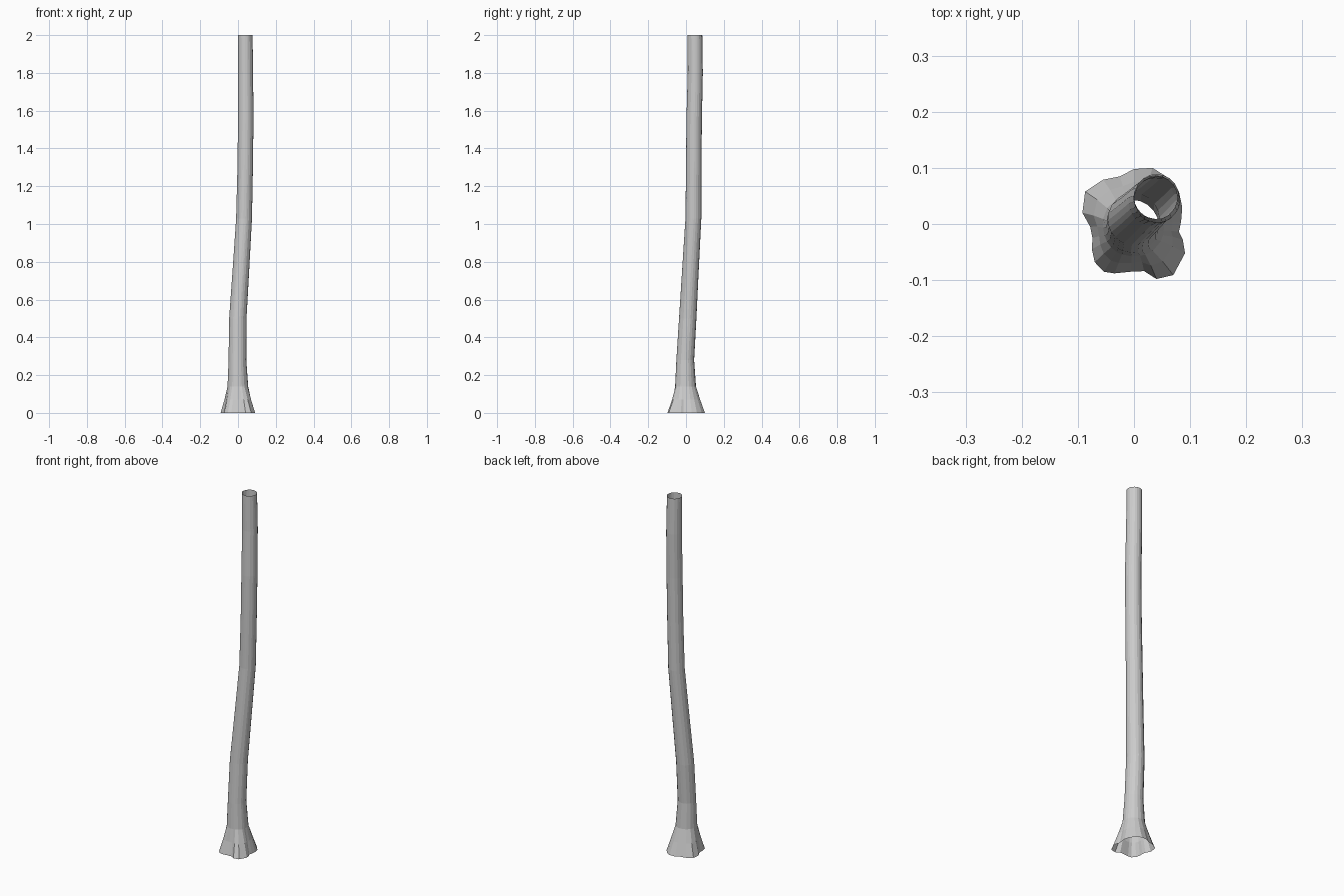
import bpy, bmesh
from math import atan2, cos, sin
from mathutils import Vector

# Lobed root outline on the ground, counter-clockwise from the right side
ROOT = [(.084, .005), (.086, .03), (.080, .058), (.060, .083), (.033, .100),
        (0, .098), (-.025, .085), (-.055, .079), (-.087, .058), (-.092, .020),
        (-.078, -.005), (-.074, -.025), (-.075, -.045), (-.070, -.068),
        (-.054, -.085), (-.035, -.088), (-.005, -.085), (.018, -.084),
        (.040, -.098), (.070, -.091), (.091, -.052), (.087, -.028), (.080, -.014)]

# Trunk stations: z, centre x, centre y, radius, share of the root outline
STATIONS = [(0, 0, 0, .052, 1), (.07, 0, -.001, .053, .50),
            (.14, -.001, -.003, .053, .06), (.28, -.003, -.004, .047, 0),
            (.5, -.001, .009, .046, 0), (.75, .015, .023, .044, 0),
            (1.03, .032, .039, .042, 0), (1.3, .038, .041, .041, 0),
            (1.55, .041, .043, .041, 0), (1.8, .040, .049, .040, 0),
            (2, .038, .047, .039, 0)]

bm = bmesh.new()
rings = []
for z, cx, cy, r, share in STATIONS:
    ring = []
    for x, y in ROOT:
        a = atan2(y, x)
        p = Vector((cx + r * cos(a), cy + r * sin(a), z)).lerp(Vector((x, y, z)), share)
        ring.append(bm.verts.new(p))
    rings.append(ring)

# Open-ended skin between neighbouring rings
n = len(ROOT)
for lo, hi in zip(rings, rings[1:]):
    for i in range(n):
        j = (i + 1) % n
        bm.faces.new((lo[i], lo[j], hi[j], hi[i]))

mesh = bpy.data.meshes.new("tree_trunk")
bm.to_mesh(mesh)
bm.free()
trunk = bpy.data.objects.new("tree_trunk", mesh)
bpy.context.collection.objects.link(trunk)
